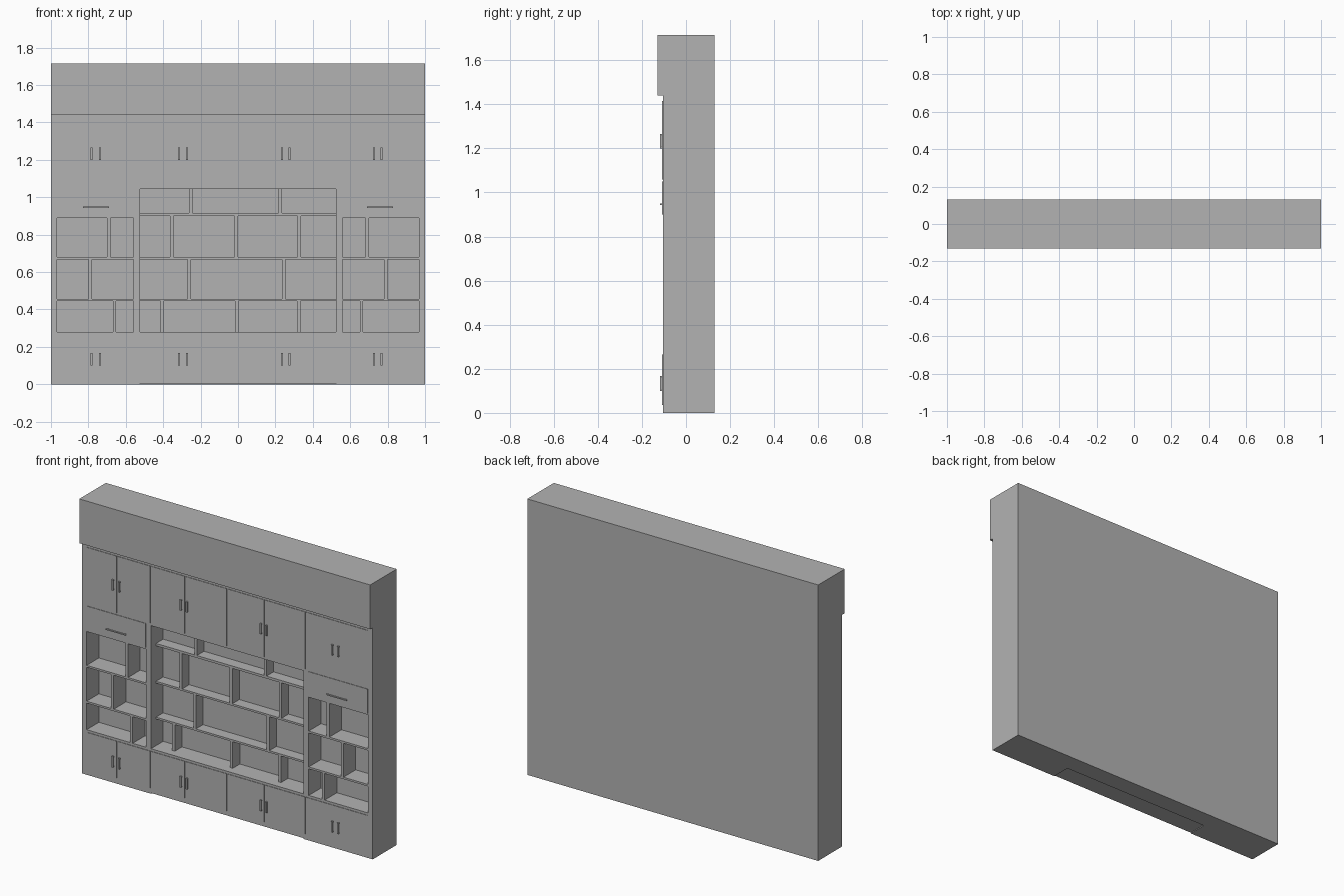
import bpy
import bmesh

cube = bpy.data.objects.get("Cube")
if cube:
    bpy.data.objects.remove(cube, do_unlink=True)

grey = bpy.data.materials.new("plain_grey")
grey.use_nodes = True
COLOUR = (0.45, 0.45, 0.45, 1)
grey.diffuse_color = COLOUR
grey.node_tree.nodes["Principled BSDF"].inputs["Base Color"].default_value = COLOUR

BACK, PANEL, FRONT = 0.13, 0.015, -0.105   # rear, niche back wall, cabinet face
DOOR = FRONT - 0.003                       # door face
INSET = FRONT + 0.05                       # front of the central shelves


def boxes(name, items):
    """One object made of boxes given as (x range, y range, z range)."""
    bm = bmesh.new()
    for xs, ys, zs in items:
        verts = bmesh.ops.create_cube(bm, size=1)["verts"]
        for v in verts:
            for axis, (lo, hi) in enumerate((xs, ys, zs)):
                v.co[axis] = lo if v.co[axis] < 0 else hi
    mesh = bpy.data.meshes.new(name)
    bm.to_mesh(mesh)
    bm.free()
    mesh.materials.append(grey)
    obj = bpy.data.objects.new(name, mesh)
    bpy.context.collection.objects.link(obj)
    return obj


def span(side, a, b):
    """An x range, mirrored when side is -1."""
    return tuple(sorted((side * a, side * b)))


# Carcass
boxes("back_panel", [((-1, 1), (PANEL, BACK), (0, 1.44))])
boxes("crown_bulkhead", [((-1, 1), (-0.13, BACK), (1.44, 1.715))])
face = (FRONT, PANEL)
boxes("centre_base_cabinet", [((-0.525, 0.525), face, (0.005, 0.28))])
boxes("centre_upper_cabinet", [((-0.525, 0.525), face, (1.045, 1.44))])

# Shelf rows: bottom and top of each opening
rows = [(0.28, 0.445), (0.457, 0.668), (0.68, 0.9), (0.915, 1.045)]
side_rows = rows[:2] + [(0.68, 0.89)]
side_dividers = [0.66, 0.79, 0.692]
centre_dividers = [(-0.405, -0.007, 0.325), (-0.26, 0.245),
                   (-0.355, -0.01, 0.328), (-0.253, 0.225)]


def shelf_boards(rows, xs, ys):
    return [(xs, ys, (a[1], b[0])) for a, b in zip(rows, rows[1:])]


for side, word in ((-1, "right"), (1, "left")):
    bay = span(side, 0.56, 0.967)
    boxes(word + "_stiles", [(span(side, 0.967, 1), face, (0, 1.44)),
                             (span(side, 0.525, 0.56), face, (0, 1.44))])
    boxes(word + "_base_cabinet", [(bay, face, (0, 0.28))])
    boxes(word + "_upper_cabinet", [(bay, face, (0.89, 1.44))])
    boxes(word + "_shelves", shelf_boards(side_rows, bay, face))
    boxes(word + "_dividers",
          [(span(side, x - 0.009, x + 0.009), face, zs)
           for x, zs in zip(side_dividers, side_rows)])
    # Drawer front with its bar handle
    boxes(word + "_drawer_front", [(bay, (DOOR, FRONT), (0.9, 1.05))])
    boxes(word + "_drawer_handle",
          [(span(side, 0.69, 0.828), (-0.118, -0.112), (0.943, 0.95))] +
          [(span(side, x, x + 0.008), (-0.112, DOOR), (0.943, 0.95))
           for x in (0.695, 0.815)])

# Central shelving, set back from the face
inner = (INSET, PANEL)
boxes("centre_shelves", shelf_boards(rows, (-0.525, 0.525), inner))
boxes("centre_dividers",
      [((x - 0.009, x + 0.009), inner, zs)
       for xs, zs in zip(centre_dividers, rows) for x in xs])

# Doors and handles, upper and lower
door_edges = [-0.967, -0.757, -0.527, -0.29, 0, 0.257, 0.54, 0.75, 0.967]
handle_xs = [-0.783, -0.738, -0.315, -0.272, 0.235, 0.275, 0.727, 0.767]
for word, zs, handle in (("upper", (1.06, 1.415), (1.2, 1.265)),
                         ("lower", (0.035, 0.265), (0.1, 0.168))):
    boxes(word + "_doors",
          [((a + 0.002, b - 0.002), (DOOR, FRONT), zs)
           for a, b in zip(door_edges, door_edges[1:])])
    bars = []
    for x in handle_xs:
        xs = (x - 0.005, x + 0.005)
        bars.append((xs, (-0.118, -0.112), handle))
        for z in (handle[0], handle[1] - 0.008):
            bars.append((xs, (-0.112, DOOR), (z, z + 0.008)))
    boxes(word + "_door_handles", bars)
